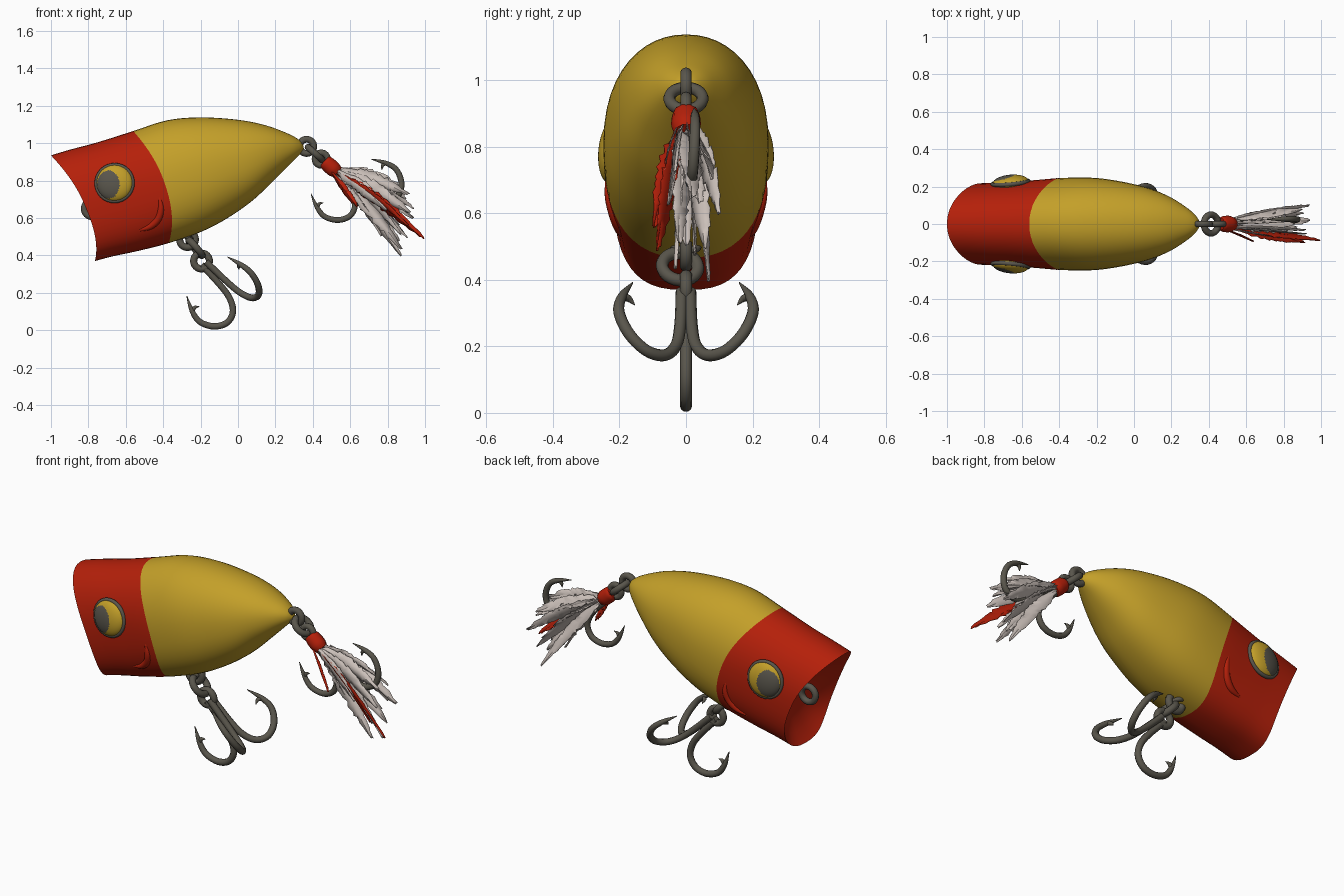
import bpy, bmesh, math, random
from mathutils import Vector
from mathutils.bvhtree import BVHTree

if "Cube" in bpy.data.objects:
    bpy.data.objects.remove(bpy.data.objects["Cube"])

random.seed(4)


def material(name, rgb):
    m = bpy.data.materials.new(name)
    m.diffuse_color = (*rgb, 1)
    m.use_nodes = True
    m.node_tree.nodes["Principled BSDF"].inputs["Base Color"].default_value = m.diffuse_color
    return m


RED = material("red paint", (0.46, 0.014, 0.003))
YELLOW = material("yellow paint", (0.55, 0.35, 0.022))
METAL = material("dark metal", (0.100, 0.092, 0.072))
WHITE = material("feather white", (0.60, 0.53, 0.49))


def smooth_path(rows, n):
    """Catmull-Rom resampling of equal-length tuples, n steps per span."""
    out = []
    for i in range(len(rows) - 1):
        a, b, c, d = (rows[max(0, min(len(rows) - 1, i + k))] for k in (-1, 0, 1, 2))
        for s in range(n):
            t = s / n
            out.append([0.5 * (2 * q + (r - p) * t + (2 * p - 5 * q + 4 * r - w) * t * t
                               + (3 * q - p - 3 * r + w) * t ** 3)
                        for p, q, r, w in zip(a, b, c, d)])
    out.append(list(rows[-1]))
    return out


def finish(obj, smooth=True, angle=40):
    bpy.ops.object.select_all(action='DESELECT')
    obj.select_set(True)
    bpy.context.view_layer.objects.active = obj
    if smooth:
        bpy.ops.object.shade_smooth_by_angle(angle=math.radians(angle))
    return obj


def mesh_object(name, bm, mats):
    me = bpy.data.meshes.new(name)
    bm.to_mesh(me)
    bm.free()
    for m in mats:
        me.materials.append(m)
    obj = bpy.data.objects.new(name, me)
    bpy.context.collection.objects.link(obj)
    return obj


def tube(name, rows, mat, n=5):
    """Round rod through (x, y, z, radius) points."""
    pts = smooth_path(rows, n)
    cu = bpy.data.curves.new(name, 'CURVE')
    cu.dimensions = '3D'
    cu.bevel_depth = 1.0
    cu.bevel_resolution = 3
    cu.use_fill_caps = True
    sp = cu.splines.new('POLY')
    sp.points.add(len(pts) - 1)
    for p, q in zip(sp.points, pts):
        p.co = (*q[:3], 1)
        p.radius = max(q[3], 0.001)
    cu.materials.append(mat)
    obj = bpy.data.objects.new(name, cu)
    bpy.context.collection.objects.link(obj)
    finish(obj, False)
    bpy.ops.object.convert(target='MESH')
    return finish(bpy.context.object)


def ring(name, centre, normal, major, minor, mat=METAL):
    bpy.ops.mesh.primitive_torus_add(major_radius=major, minor_radius=minor,
                                     major_segments=32, minor_segments=10, location=centre,
                                     rotation=Vector(normal).to_track_quat('Z', 'Y').to_euler())
    obj = bpy.context.object
    obj.name = name
    obj.data.materials.append(mat)
    return finish(obj, angle=60)


# Body: top x,z / bottom x,z / half width / rearward bow / squareness of the underside
SLICES = [(-1.0, .935, -.765, .37, .218, .07, .74), (-.90, .965, -.67, .395, .222, .075, .76),
          (-.75, 1.005, -.53, .425, .232, .08, .8), (-.56, 1.065, -.37, .466, .246, .08, .85),
          (-.38, 1.122, -.20, .525, .247, .07, .87), (-.20, 1.138, -.06, .597, .229, .05, .87),
          (0, 1.125, .08, .695, .194, .03, .87), (.15, 1.095, .20, .81, .145, .015, .9),
          (.27, 1.05, .29, .90, .085, .005, .9), (.33, 1.015, .335, .945, .042, 0, .9),
          (.35, .985, .352, .972, .010, 0, .9)]
SEG, STEP = 48, 5


def slice_points(s, f=1.0, depth=0.0):
    tx, tz, bx, bz, w, bow, low = s
    pts = []
    for i in range(SEG):
        a = 2 * math.pi * i / SEG
        k = (1 + math.cos(a)) / 2
        e = .94 * k + low * (1 - k)  # rounder above, squarer below
        c, q = (math.copysign(abs(v) ** e, v) for v in (math.cos(a), math.sin(a)))
        x = (tx + bx) / 2 + f * c * (tx - bx) / 2 + f * f * bow * math.sin(a) ** 2 + depth
        pts.append((x, f * q * w, (tz + bz) / 2 + f * c * (tz - bz) / 2))
    return pts


bm = bmesh.new()
loops = [slice_points(SLICES[0], f, 0.17 * (1 - f * f)) for f in (.05, .3, .55, .78, .94)]
head_loops = len(loops) + 3 * STEP
loops += [slice_points(s) for s in smooth_path(SLICES, STEP)]
loops = [[bm.verts.new(p) for p in lp] for lp in loops]
for k in range(len(loops) - 1):
    for i in range(SEG):
        j = (i + 1) % SEG
        f = bm.faces.new((loops[k][i], loops[k][j], loops[k + 1][j], loops[k + 1][i]))
        f.material_index = 0 if k < head_loops else 1
bm.faces.new(loops[0])
bm.faces.new(loops[-1]).material_index = 1
bmesh.ops.recalc_face_normals(bm, faces=bm.faces[:])
bvh = BVHTree.FromBMesh(bm)
finish(mesh_object("body", bm, [RED, YELLOW]))

# Eyes and gill ridges on both sides
for side, tag in ((-1, "near"), (1, "far")):
    hit, nor = bvh.ray_cast(Vector((-.66, side, .787)), Vector((0, -side, 0)))[:2]
    if nor.y * side < 0:
        nor = -nor
    rot = nor.to_track_quat('Z', 'Y').to_euler()
    ring(tag + "_eye_rim", hit, nor, 0.097, 0.011)
    bpy.ops.mesh.primitive_uv_sphere_add(segments=48, ring_count=40, radius=1, location=hit, rotation=rot)
    eye = bpy.context.object
    eye.name = tag + "_eye"
    eye.scale = (.098, .098, .042)
    bpy.context.view_layer.update()
    eye.data.materials.append(YELLOW)
    eye.data.materials.append(METAL)
    for p in eye.data.polygons:
        d = eye.matrix_world @ p.center - hit
        p.material_index = int(((d.x + .033) / .06) ** 2 + ((d.z + .008) / .075) ** 2 < 1)
    finish(eye)
    gill = []
    for x, z, r in ((-.425, .73, .003), (-.412, .66, .016), (-.425, .60, .02),
                    (-.47, .555, .018), (-.545, .53, .003)):
        h = bvh.ray_cast(Vector((x, side, z)), Vector((0, -side, 0)))[0]
        gill.append((h.x, h.y - side * .006, h.z, r))
    tube(tag + "_gill", gill, RED)

# Wire eyelets and split rings
ring("mouth_eyelet", (-.778, 0, .65), (0, 1, 0), .044, .018)
ring("belly_washer", (-.28, 0, .50), (-.35, 0, -.94), .035, .012)
ring("belly_eyelet", (-.27, 0, .485), (0, 1, 0), .042, .019)
ring("belly_split_ring", (-.228, -.018, .44), (.75, .1, .65), .054, .019)
ring("belly_hook_eye", (-.195, 0, .37), (0, 1, 0), .042, .019)
ring("tail_eyelet", (.367, 0, .983), (0, 1, 0), .038, .018)
ring("tail_split_ring", (.412, 0, .945), (.66, 0, .75), .05, .018)
ring("tail_hook_eye", (.445, 0, .915), (0, 1, 0), .034, .017)

# Hooks: outward / along-shank / thickness profile
HOOK = [(.015, 0, .018), (.02, .14, .018), (.035, .235, .018), (.075, .298, .018), (.138, .315, .018),
        (.2, .28, .018), (.236, .21, .017), (.225, .14, .014), (.188, .062, .002)]
BARB = [(.232, .15, .008), (.205, .135, .011), (.180, .15, .001)]


def hook(name, base, along, out, scale=1.0):
    base, along, out = Vector(base), Vector(along).normalized(), Vector(out).normalized()
    for label, prof in (("", HOOK), ("_barb", BARB)):
        tube(name + label, [(*(base + out * u * scale + along * v * scale), r * (.9 if scale < 1 else 1))
                            for u, v, r in prof], METAL)


s = math.sqrt(.5)
for i, ang in enumerate((0, 124, -124)):
    c, q = math.cos(math.radians(ang)), math.sin(math.radians(ang))
    hook("belly_hook_%d" % (i + 1), (-.185 + (.008 if i else 0), 0, .36), (s, 0, -s),
         (-s * c, q, -s * c), 1.03 if i else 1)
hook("tail_hook_lower", (.46, 0, .90), (.76, 0, -.65), (-.65, 0, -.76), .93)
hook("tail_hook_upper", (.555, .01, .82), (.76, 0, -.65), (.65, .08, .76), .93)

# Thread wrap that binds the feathers
tube("thread_wrap", [(.462, 0, .905, .034), (.475, 0, .893, .042), (.51, 0, .862, .044),
                     (.532, 0, .843, .034)], RED)


def feather(bm, start, tip, width, roll, droop):
    """Pointed blade with ragged edges and a raised central quill."""
    start, tip = Vector(start), Vector(tip)
    d = (tip - start).normalized()
    up = d.cross(Vector((0, 1, 0))).normalized()
    side = up * math.cos(roll) + d.cross(up) * math.sin(roll)
    face = d.cross(side)
    rows, n = [], 22
    for i in range(n + 1):
        t = i / n
        w = width * (math.sin(math.pi * t ** .85) ** .9 if 0 < t < 1 else 0) + .002
        mid = start.lerp(tip, t) + Vector((0, 0, droop * math.sin(math.pi * t)))
        row = []
        for sgn in (-1, 0, 1):
            jag = random.uniform(.65, 1.0) if i % 2 else random.uniform(.9, 1.15)
            sweep = d * (random.uniform(0, .035) if sgn and 0 < i < n else 0)
            row.append(bm.verts.new(mid + side * sgn * w * jag + sweep + face * (.006 if sgn == 0 else 0)))
        rows.append(row)
    for a, b in zip(rows, rows[1:]):
        for k in (0, 1):
            bm.faces.new((a[k], a[k + 1], b[k + 1], b[k]))


def plume(name, bm, mat):
    obj = mesh_object(name, bm, [mat])
    mod = obj.modifiers.new("blade_thickness", 'SOLIDIFY')
    mod.thickness = .003
    mod.offset = 0
    return finish(obj, angle=30)


# White feathers: (angle below horizontal, length, sideways tip, half width, roll)
bm = bmesh.new()
for deg, length, y, w, roll in (
        (14, .36, .02, .03, .3), (19, .42, -.03, .035, -.2), (22, .42, .08, .035, .6),
        (26, .48, .02, .04, 1.0), (30, .47, -.05, .038, .1), (32, .50, .10, .036, -.5),
        (37, .38, .04, .04, 1.2), (38, .36, -.075, .034, .1), (43, .54, .06, .04, -.9),
        (44, .50, -.02, .04, .9), (48, .52, .03, .04, .2), (50, .56, -.03, .036, -.3),
        (52, .59, .07, .034, .5), (54, .44, 0, .036, 1.3)):
    a = math.radians(-deg)
    start = (.51, y * .3, .862)
    feather(bm, start, (start[0] + length * math.cos(a), y, start[2] + length * math.sin(a)), w, roll, .02)
plume("white_feathers", bm, WHITE)

# Red accent feathers, mostly toward the near side
bm = bmesh.new()
feather(bm, (.50, -.015, .862), (.995, -.085, .49), .036, .6, .02)
feather(bm, (.51, -.015, .855), (.91, -.095, .56), .034, 1.0, .02)
feather(bm, (.50, -.03, .85), (.64, -.09, .66), .02, .5, .0)
plume("red_feathers", bm, RED)
